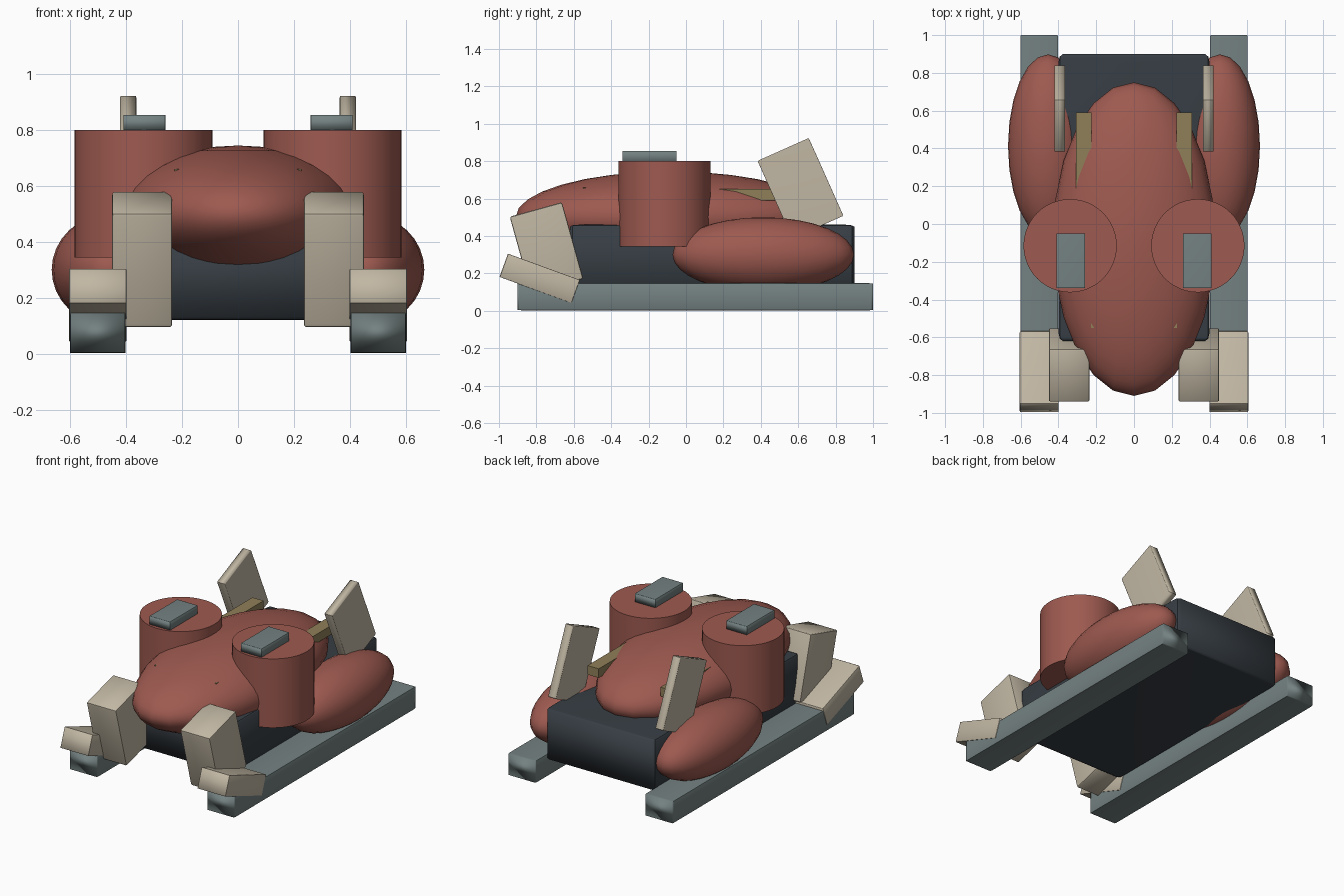
import bpy
from math import radians

if "Cube" in bpy.data.objects:
    bpy.data.objects.remove(bpy.data.objects["Cube"], do_unlink=True)


def material(name, rgb):
    m = bpy.data.materials.new(name)
    m.use_nodes = True
    color = (*rgb, 1.0)
    m.diffuse_color = color
    for node in m.node_tree.nodes:
        if node.type == 'BSDF_PRINCIPLED':
            node.inputs["Base Color"].default_value = color
    return m


RED = material("brick red", (0.34, 0.102, 0.08))
SLATE = material("slate grey", (0.175, 0.22, 0.22))
TAN = material("pale tan", (0.53, 0.47, 0.365))
DARK = material("dark charcoal", (0.038, 0.048, 0.058))
BROWN = material("olive brown", (0.28, 0.215, 0.1))


def finish(name, mat):
    ob = bpy.context.object
    ob.name = ob.data.name = name
    ob.data.materials.append(mat)
    bpy.ops.object.shade_smooth_by_angle(angle=radians(35))
    return ob


def box(name, mat, center, size, tilt=0, bevel=0.0):
    """Block with rounded edges, tilted about the x axis."""
    bpy.ops.mesh.primitive_cube_add(size=1, location=center,
                                    rotation=(radians(tilt), 0, 0))
    ob = bpy.context.object
    ob.scale = size
    if bevel:
        mod = ob.modifiers.new("rounded edges", 'BEVEL')
        mod.width = bevel
        mod.segments = 2
        bpy.ops.object.modifier_apply(modifier=mod.name)
    return finish(name, mat)


def ellipsoid(name, mat, center, radii):
    bpy.ops.mesh.primitive_uv_sphere_add(segments=24, ring_count=16,
                                         radius=1, location=center)
    bpy.context.object.scale = radii
    return finish(name, mat)


def drum(name, mat, center, radius, depth):
    bpy.ops.mesh.primitive_cylinder_add(vertices=48, radius=radius,
                                        depth=depth, location=center)
    return finish(name, mat)


# Central hull and body
box("chassis", DARK, (0, 0.14, 0.29), (0.8, 1.52, 0.34), bevel=0.03)
ellipsoid("body", RED, (0, -0.08, 0.502), (0.43, 0.83, 0.243))

# Paired parts
for side, s in (("left", 1), ("right", -1)):
    box(side + "_rail", SLATE, (s * 0.502, 0.05, 0.075),
        (0.2, 1.9, 0.145), bevel=0.015)
    ellipsoid(side + "_haunch", RED, (s * 0.455, 0.413, 0.3),
              (0.212, 0.485, 0.2))
    drum(side + "_drum", RED, (s * 0.338, -0.115, 0.572), 0.247, 0.456)
    box(side + "_drum_cap", SLATE, (s * 0.335, -0.195, 0.827),
        (0.15, 0.29, 0.056), bevel=0.015)
    box(side + "_rear_fin", TAN, (s * 0.393, 0.612, 0.655),
        (0.058, 0.3, 0.455), tilt=24, bevel=0.02)
    box(side + "_front_block", TAN, (s * 0.343, -0.746, 0.337),
        (0.215, 0.29, 0.425), tilt=15.5, bevel=0.03)
    box(side + "_front_foot", TAN, (s * 0.502, -0.782, 0.173),
        (0.206, 0.41, 0.132), tilt=-20, bevel=0.02)
    box(side + "_back_bar", BROWN, (s * 0.267, 0.295, 0.62),
        (0.082, 0.59, 0.06))
    box(side + "_eye", BROWN, (s * 0.212, -0.53, 0.645),
        (0.03, 0.04, 0.03))
